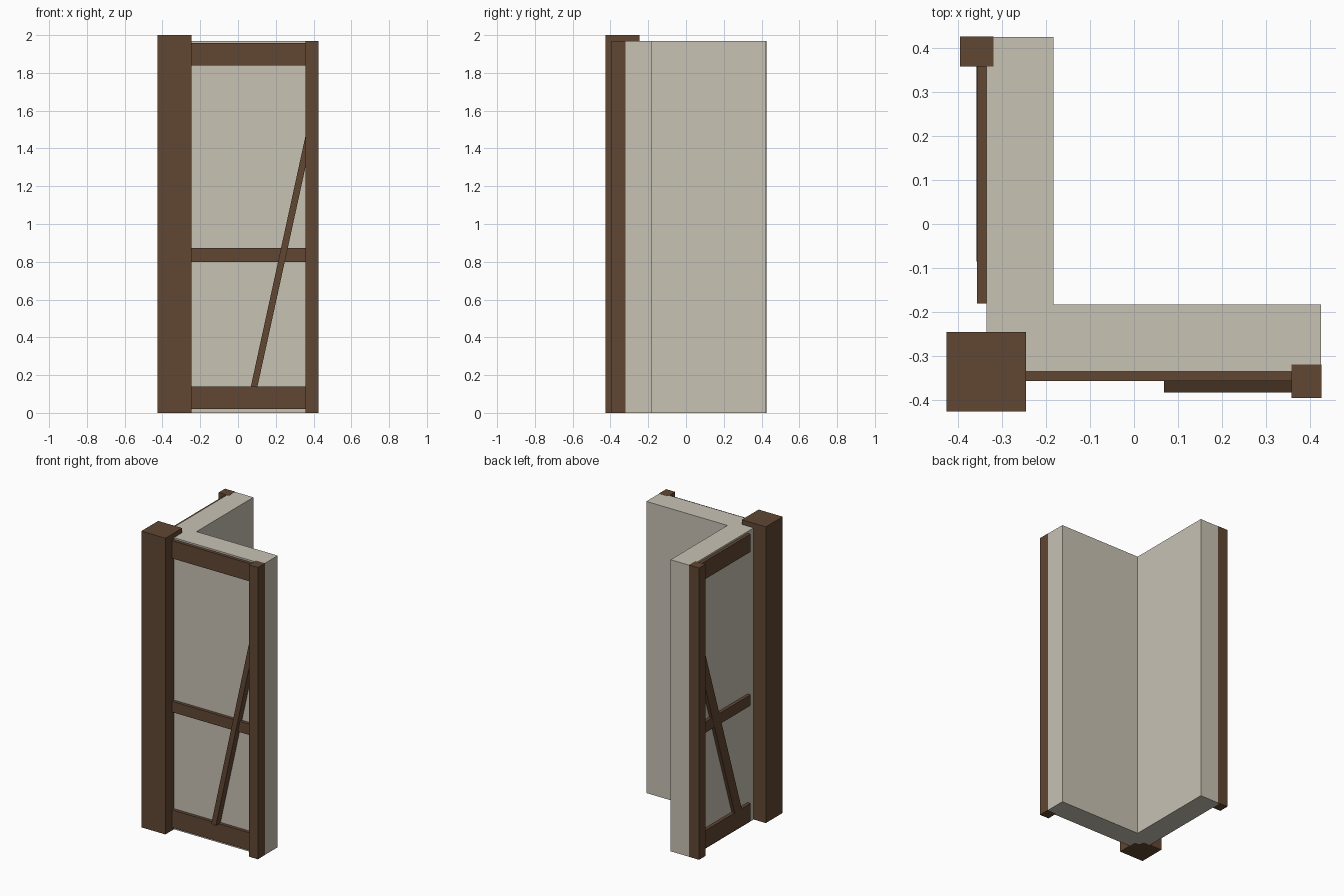
import bpy, bmesh

if "Cube" in bpy.data.objects:
    bpy.data.objects.remove(bpy.data.objects["Cube"])


def material(name, color):
    m = bpy.data.materials.new(name)
    m.diffuse_color = (*color, 1)
    m.use_nodes = True
    m.node_tree.nodes["Principled BSDF"].inputs["Base Color"].default_value = m.diffuse_color
    return m


WOOD = material("dark_timber", (0.119, 0.063, 0.033))
PLASTER = material("plaster", (0.577, 0.54, 0.455))


def prism(name, points, offset, mat):
    """Extrude a flat outline of 3D points along an offset vector."""
    bm = bmesh.new()
    face = bm.faces.new([bm.verts.new(p) for p in points])
    ext = bmesh.ops.extrude_face_region(bm, geom=[face])
    verts = [v for v in ext["geom"] if isinstance(v, bmesh.types.BMVert)]
    bmesh.ops.translate(bm, verts=verts, vec=offset)
    bmesh.ops.recalc_face_normals(bm, faces=bm.faces)
    mesh = bpy.data.meshes.new(name)
    bm.to_mesh(mesh)
    bm.free()
    mesh.materials.append(mat)
    obj = bpy.data.objects.new(name, mesh)
    bpy.context.collection.objects.link(obj)
    return obj


def box(name, x, y, z, mat):
    outline = [(x[0], y[0], z[0]), (x[1], y[0], z[0]),
               (x[1], y[1], z[0]), (x[0], y[1], z[0])]
    return prism(name, outline, (0, 0, z[1] - z[0]), mat)


# L-shaped plaster wall
OUT, INN, END, TOP = -0.334, -0.182, 0.424, 1.969
plan = [(OUT, OUT), (END, OUT), (END, INN), (INN, INN), (INN, END), (OUT, END)]
prism("plaster_wall", [(x, y, 0) for x, y in plan], (0, 0, TOP), PLASTER)

# Large corner post
box("corner_post", (-0.425, -0.245), (-0.425, -0.245), (0, 2), WOOD)

# End posts closing each wing
along, across = (0.357, 0.425), (-0.395, -0.319)
box("front_end_post", along, across, (0, 1.97), WOOD)
box("side_end_post", across, along, (0, 1.97), WOOD)

# Horizontal rails on both outer faces
depth = (-0.356, -0.333)
for label, z in (("bottom", (0.02, 0.14)), ("middle", (0.80, 0.873)),
                 ("top", (1.838, 1.958))):
    box(f"front_{label}_rail", (-0.25, 0.36), depth, z, WOOD)
    box(f"side_{label}_rail", depth, (-0.18, 0.36), z, WOOD)

# Diagonal braces: the front one stands proud, the side one is flush
front = [(0.068, 0.14), (0.102, 0.135), (0.357, 1.30), (0.357, 1.465)]
prism("front_brace", [(x, -0.382, z) for x, z in front], (0, 0.048, 0), WOOD)
side = [(-0.085, 0.14), (-0.012, 0.135), (0.358, 1.27), (0.358, 1.50)]
prism("side_brace", [(-0.357, y, z) for y, z in side], (0.024, 0, 0), WOOD)
